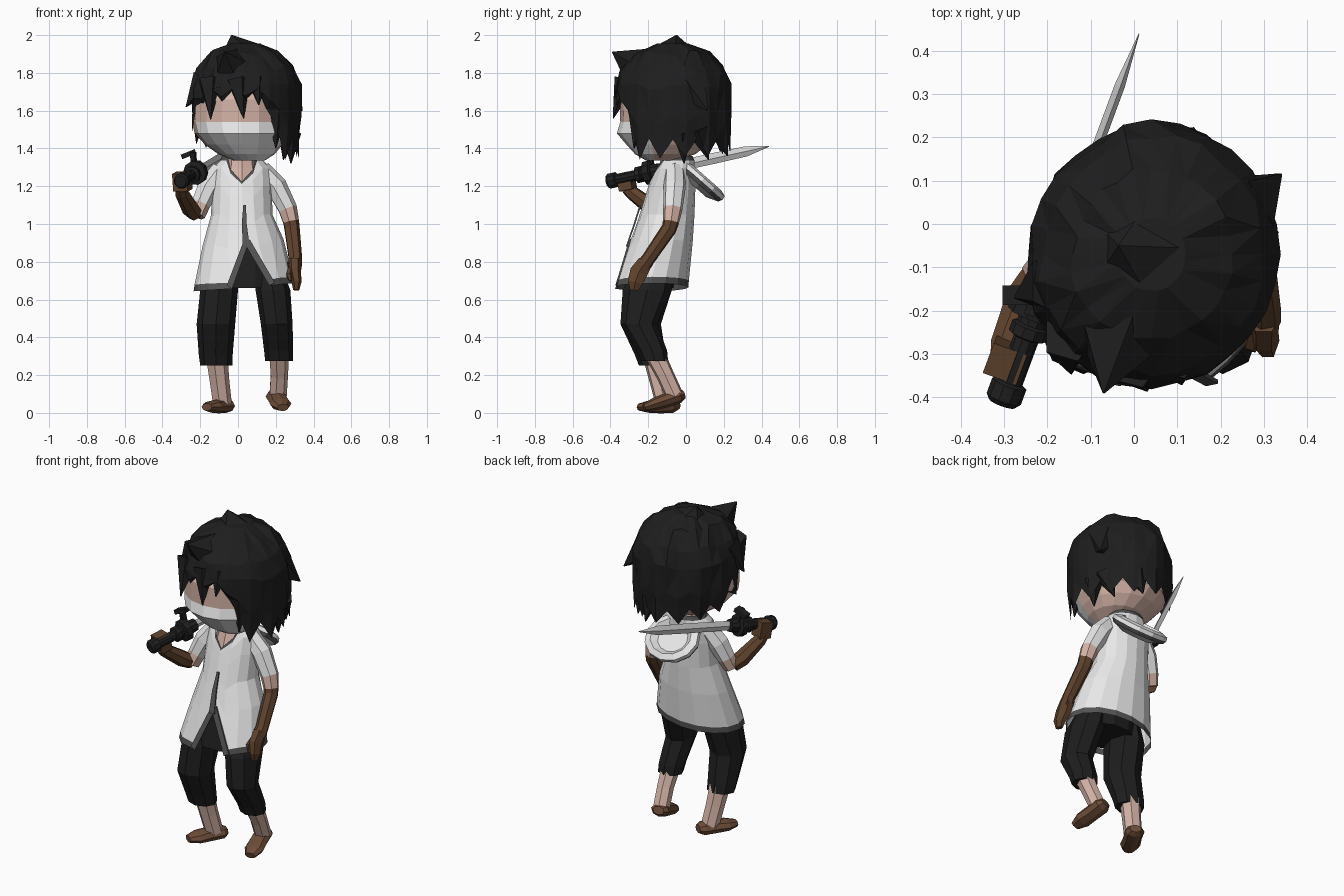
import bpy, bmesh, math, random
from mathutils import Vector, Matrix

if "Cube" in bpy.data.objects:
    bpy.data.objects.remove(bpy.data.objects["Cube"])

random.seed(4)


def material(name, rgb):
    m = bpy.data.materials.new(name)
    m.diffuse_color = (*rgb, 1)
    m.use_nodes = True
    m.node_tree.nodes["Principled BSDF"].inputs["Base Color"].default_value = m.diffuse_color
    return m


BLACK = material("black cloth and hair", (0.013, 0.013, 0.013))
WHITE = material("white cloth", (0.8, 0.8, 0.8))
TRIM = material("dark grey trim", (0.085, 0.085, 0.085))
SKIN = material("skin", (0.67, 0.46, 0.39))
GLOVE = material("brown leather", (0.115, 0.055, 0.026))
SHOE = material("shoe brown", (0.15, 0.072, 0.038))
STEEL = material("steel", (0.65, 0.65, 0.65))
GRIP = material("black grip", (0.014, 0.014, 0.014))


def finish(name, bm, mats):
    bmesh.ops.recalc_face_normals(bm, faces=bm.faces)
    me = bpy.data.meshes.new(name)
    bm.to_mesh(me)
    bm.free()
    for m in mats:
        me.materials.append(m)
    ob = bpy.data.objects.new(name, me)
    bpy.context.collection.objects.link(ob)
    return ob


def skin_rings(bm, rings, ids=None, caps=(True, True)):
    """Join rings of points with quads; ids gives the material of each strip."""
    vs = [[bm.verts.new(p) for p in r] for r in rings]
    n = len(vs[0])
    for k in range(len(vs) - 1):
        for i in range(n):
            j = (i + 1) % n
            f = bm.faces.new((vs[k][i], vs[k][j], vs[k + 1][j], vs[k + 1][i]))
            f.material_index = ids[k] if ids else 0
    if caps[0]:
        bm.faces.new(vs[0]).material_index = ids[0] if ids else 0
    if caps[1]:
        bm.faces.new(vs[-1]).material_index = ids[-1] if ids else 0


def loft_points(rings, n, axis=None):
    """Rings are (x, y, z, rx, ry), set across the path or across a fixed axis."""
    out = []
    for k, (x, y, z, rx, ry) in enumerate(rings):
        a = Vector(axis) if axis else (Vector(rings[min(k + 1, len(rings) - 1)][:3])
                                       - Vector(rings[max(k - 1, 0)][:3]))
        a.normalize()
        u = (Vector((1, 0, 0)) - a * a.x).normalized()
        v = a.cross(u)
        out.append([Vector((x, y, z)) + u * rx * math.cos(t) + v * ry * math.sin(t)
                    for t in (2 * math.pi * i / n for i in range(n))])
    return out


def loft(name, rings, n, mats, ids=None, axis=None):
    bm = bmesh.new()
    skin_rings(bm, loft_points(rings, n, axis), ids)
    return finish(name, bm, mats)


def plate(name, pts, mat):
    bm = bmesh.new()
    skin_rings(bm, [[Vector(p) + Vector((0, o, 0)) for p in pts] for o in (-.007, .002)])
    finish(name, bm, [mat])


UP = (0, 0, 1)

# Head, with the mask set on the lower front faces
head = loft("head", [(.06, -.13, 1.335, .08, .08), (.045, -.11, 1.37, .15, .16),
                     (.03, -.10, 1.42, .205, .215), (.018, -.10, 1.48, .247, .266),
                     (.013, -.10, 1.54, .257, .248),
                     (.013, -.10, 1.66, .252, .25), (.02, -.09, 1.78, .2, .2),
                     (.02, -.09, 1.86, .08, .08)], 16, [SKIN, WHITE], axis=UP)
for f in head.data.polygons:
    f.material_index = int(f.center.z < 1.54 and f.center.y < -.16)
loft("neck", [(.02, -.07, 1.2, .11, .112), (.02, -.06, 1.3, .08, .085),
              (.02, -.05, 1.42, .065, .065)], 8, [SKIN], axis=UP)

# Hair shell: dome with an uneven, spiky lower edge (degrees, height)
EDGE = [(0, 1.43), (60, 1.43), (90, 1.44), (150, 1.46), (180, 1.50), (205, 1.6), (225, 1.69),
        (265, 1.71), (290, 1.7), (300, 1.6), (310, 1.48), (320, 1.43), (360, 1.43)]


def edge_height(d):
    for (a, za), (b, zb) in zip(EDGE, EDGE[1:]):
        if a <= d <= b:
            return za + (zb - za) * (d - a) / (b - a)


N = 28
levels = [[] for _ in range(6)]
for i in range(N):
    d = 360 * i / N
    t = math.radians(d)
    spike = (.045 if 215 < d < 300 else .075) if i % 2 else -.02
    zb = min(1.715, edge_height(d) - spike * random.uniform(.7, 1.2))
    prof = [(math.sin(math.radians(p)), 1.72 + .245 * math.cos(math.radians(p)))
            for p in (16, 40, 64, 88)]
    prof += [(1.0, (1.7 + zb) / 2), (.9 if 295 < d < 330 else .97, zb)]
    for k, (r, z) in enumerate(prof):
        r *= 1 + random.uniform(-.04, .02)
        r *= .95 if 110 < d < 185 else 1
        z += random.uniform(-.02, .015) if k in (1, 2, 3) else 0
        levels[k].append((.04 + .295 * r * math.cos(t), -.07 + .308 * r * math.sin(t), max(z, zb)))
bm = bmesh.new()
skin_rings(bm, levels, caps=(True, False))
bmesh.ops.triangulate(bm, faces=bm.faces)
finish("hair", bm, [BLACK])

# Loose tufts: base centre, base radius, tip
TUFTS = [((.0, -.06, 1.91), .12, (-.035, -.05, 2.0)),
         ((-.02, -.20, 1.80), .155, (-.07, -.39, 1.91)),
         ((.24, .03, 1.72), .10, (.34, .115, 1.6)),
         ((-.18, -.14, 1.76), .08, (-.275, -.17, 1.62)),
         ((.28, -.02, 1.48), .055, (.28, -.01, 1.32)),
         ((.26, .06, 1.5), .06, (.24, .12, 1.34)),
         ((.12, .17, 1.5), .06, (.12, .22, 1.36)),
         ((.0, -.32, 1.76), .065, (.03, -.385, 1.56)),
         ((.10, -.31, 1.76), .055, (.11, -.37, 1.63)),
         ((-.15, -.26, 1.76), .065, (-.145, -.345, 1.555)),
         ((.20, -.25, 1.6), .06, (.2, -.275, 1.40))]
for k, (b, r, tip) in enumerate(TUFTS):
    loft(f"hair_tuft_{k}", [(*b, r, r), (*tip, .003, .003)], 5, [BLACK])

# Shirt: front columns are remapped to leave a neck notch and a hem slit
BODY = [(.02, -.05, 1.36, .105, .085), (.02, -.05, 1.335, .115, .095), (.02, -.06, 1.295, .155, .105),
        (.02, -.075, 1.2, .16, .125), (.02, -.1, 1.05, .162, .145), (.027, -.13, .9, .215, .165),
        (.03, -.18, .7, .26, .195), (.03, -.185, .665, .265, .198)]
rings = loft_points(BODY, 16, UP)
for r in rings:
    for p in r:
        p.z += .08 * (p.x - .03) if p.z < 1 else 0


def on_column(col, z):
    for a, b in zip(col, col[1:]):
        if b.z <= z <= a.z:
            return a.lerp(b, (a.z - z) / (a.z - b.z))
    return col[0] if z > col[0].z else col[-1]


for i, top, low in ((11, 1.29, None), (12, 1.225, .875), (13, 1.29, None)):
    col = [r[i].copy() for r in rings]
    z0, z1 = col[0].z, col[-1].z
    low = low or z1
    for k, p in enumerate(col):
        rings[k][i] = on_column(col, low + (p.z - z1) * (top - low) / (z0 - z1)).copy()
    if i == 12:
        front = col
        rings[-2][12].z += .01
for k in (-1, -2):
    rings[k][12].x += .02
    rings[k][11].x += .04
    rings[k][13].x += .035
bm = bmesh.new()
skin_rings(bm, rings, [1, 0, 0, 0, 0, 0, 1], caps=(False, False))
finish("shirt", bm, [WHITE, TRIM])

# Dark trim along the slit opening and above it
apex = rings[-1][12]
for side, j in (("right", 11), ("left", 13)):
    b, s = rings[-1][j], (-1 if j == 11 else 1)
    plate(side + "_slit_trim", [apex, b, b + Vector((s * .028, .006, .018)),
                                apex + Vector((s * .014, .012, .045))], TRIM)
seam = [(.026, .88), (.020, 1.0), (.028, 1.1), (.042, 1.1), (.046, 1.0), (.062, .88)]
plate("slit_seam", [(x, on_column(front, z).y - .009, z) for x, z in seam], TRIM)

# Hood folded down on the back
hn = Vector((0, .66, .75)).normalized()
hood = []
for size, lift in ((.5, -.05), (.93, -.025), (1, -.004), (.98, .018), (.75, .03), (.55, .0)):
    c = Vector((.03, .085, 1.228)) + hn * lift
    hood.append((*c, .17 * size, .147 * size))
loft("hood", hood, 12, [WHITE, TRIM], [0, 1, 0, 0, 0], axis=tuple(hn))


def limb(name, pts, mats, ids=None, n=7):
    loft(name, [(x, y, z, r, r) for x, y, z, r in pts], n, mats, ids)


# Arms: sleeve, bare elbow, long glove
ARM = [WHITE, SKIN, GLOVE]
limb("right_arm", [(-.09, -.06, 1.285, .055), (-.16, -.085, 1.19, .06), (-.198, -.105, 1.105, .052),
                   (-.22, -.125, 1.045, .046)], ARM, [0, 0, 1])
limb("right_glove", [(-.226, -.13, 1.055, .042), (-.252, -.175, 1.082, .047),
                     (-.297, -.285, 1.165, .038), (-.3, -.31, 1.19, .035)], [GLOVE])
limb("left_arm", [(.12, -.06, 1.285, .055), (.2, -.06, 1.2, .06), (.262, -.07, 1.08, .052),
                  (.28, -.08, 1.01, .044), (.285, -.09, .975, .042), (.303, -.2, .815, .037),
                  (.3, -.225, .78, .04)], ARM, [0, 0, 1, 2, 2, 2])
loft("left_hand", [(.3, -.215, .80, .038, .045), (.3, -.25, .745, .034, .055),
                   (.31, -.27, .69, .026, .045), (.308, -.275, .65, .016, .025)], 6, [GLOVE])
limb("left_thumb", [(.285, -.24, .77, .02), (.27, -.28, .73, .017), (.278, -.29, .70, .008)],
     [GLOVE], n=5)

# Sword held over the shoulder
start = Vector((-.305, -.415, 1.225))
aim = (Vector((.01, .435, 1.41)) - start).normalized()


def along(rows):
    return [(*(start + aim * s), a, b) for s, a, b in rows]


loft("sword_grip", along([(0, .032, .032), (.012, .042, .042), (.05, .042, .042), (.055, .03, .03),
                          (.165, .03, .03), (.17, .045, .045), (.195, .045, .045), (.2, .035, .035),
                          (.215, .035, .035), (.22, .065, .065), (.255, .065, .065),
                          (.26, .042, .042), (.31, .036, .036)]), 10, [GRIP], axis=tuple(aim))
loft("sword_blade", along([(.29, .011, .027), (.6, .012, .029), (.8, .012, .027), (.93, .001, .002)]),
     4, [STEEL], axis=tuple(aim))


def block(name, loc, size, turn, mat):
    bm = bmesh.new()
    m = Matrix.Translation(loc) @ turn @ Matrix.Diagonal((*size, 1))
    bmesh.ops.create_cube(bm, size=1, matrix=m)
    finish(name, bm, [mat])


turn = aim.to_track_quat('Y', 'Z').to_matrix().to_4x4()
block("right_hand", (-.295, -.315, 1.225), (.082, .075, .095), turn, GLOVE)
block("guard_stem", (-.235, -.19, 1.34), (.025, .03, .08), turn, GRIP)
block("guard_hook", (-.262, -.165, 1.37), (.08, .045, .025),
      Matrix.Rotation(math.radians(-22), 4, 'Y'), GRIP)

# Trousers
loft("trouser_seat", [(.04, -.15, .98, .12, .10), (.04, -.16, .8, .165, .125), (.04, -.19, .66, .17, .13)],
     10, [BLACK], axis=UP)
loft("right_trouser_leg", [(-.07, -.17, .8, .07, .09), (-.1, -.205, .65, .1, .13),
                           (-.117, -.24, .47, .102, .107), (-.118, -.19, .31, .09, .082),
                           (-.115, -.175, .25, .085, .074)], 8, [BLACK], axis=UP)
loft("left_trouser_leg", [(.15, -.17, .8, .07, .09), (.185, -.205, .65, .092, .13),
                          (.205, -.25, .47, .084, .097), (.215, -.18, .33, .077, .08),
                          (.218, -.165, .275, .074, .07)], 8, [BLACK], axis=UP)

# Calves and shoes
limb("right_calf", [(-.115, -.17, .3, .06), (-.1, -.14, .17, .054), (-.085, -.11, .05, .052)], [SKIN])
limb("left_calf", [(.215, -.17, .32, .055), (.217, -.11, .2, .048), (.21, -.06, .09, .048)], [SKIN])


def shoe(name, heel, toe):
    h, t = Vector(heel), Vector(toe)
    rows = [(0, .034, .024), (.12, .055, .038), (.45, .052, .038), (.75, .057, .033), (1, .032, .02)]
    loft(name, [(*h.lerp(t, s), a, b) for s, a, b in rows], 8, [SHOE],
         axis=tuple((t - h).normalized()))


shoe("right_shoe", (-.05, -.045, .039), (-.165, -.245, .031))
shoe("left_shoe", (.195, -.012, .098), (.238, -.222, .028))
